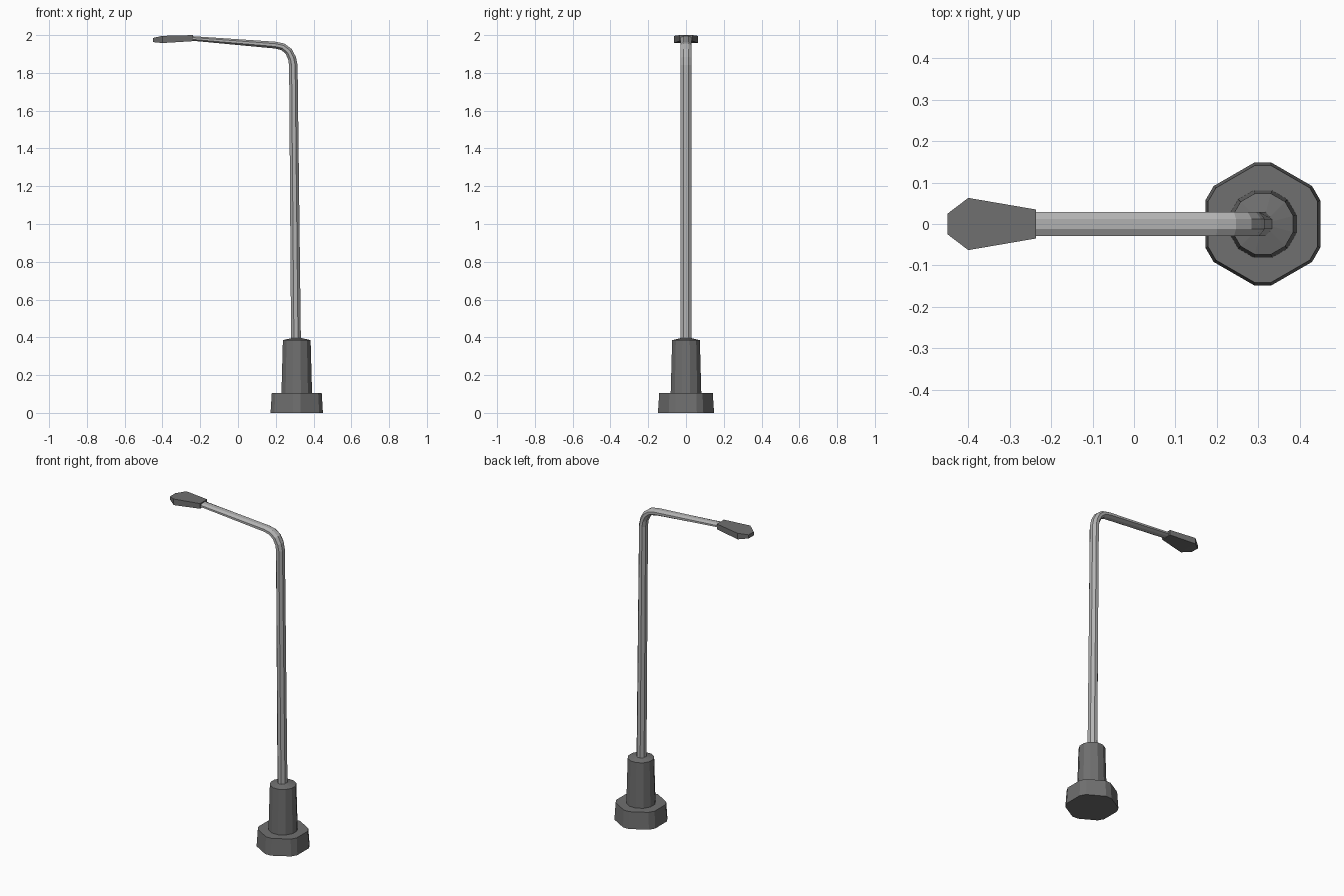
import bpy, bmesh, math
from mathutils import Vector

if "Cube" in bpy.data.objects:
    bpy.data.objects.remove(bpy.data.objects["Cube"])

CX = 0.311  # x of the pole foot

dark = bpy.data.materials.new("dark_grey")
dark.diffuse_color = (0.16, 0.16, 0.16, 1)
dark.use_nodes = True
dark.node_tree.nodes["Principled BSDF"].inputs["Base Color"].default_value = dark.diffuse_color
light = bpy.data.materials.new("light_grey")
light.diffuse_color = (0.45, 0.45, 0.45, 1)
light.use_nodes = True
light.node_tree.nodes["Principled BSDF"].inputs["Base Color"].default_value = light.diffuse_color


def loft(name, rings, mat):
    """Skin a list of equally sized point rings and cap both ends."""
    bm = bmesh.new()
    loops = [[bm.verts.new(p) for p in ring] for ring in rings]
    n = len(loops[0])
    for a, b in zip(loops, loops[1:]):
        for i in range(n):
            j = (i + 1) % n
            bm.faces.new((a[i], a[j], b[j], b[i]))
    bm.faces.new(loops[0][::-1])
    bm.faces.new(loops[-1])
    bmesh.ops.remove_doubles(bm, verts=bm.verts, dist=1e-5)
    bmesh.ops.recalc_face_normals(bm, faces=bm.faces)
    me = bpy.data.meshes.new(name)
    bm.to_mesh(me)
    bm.free()
    me.materials.append(mat)
    ob = bpy.data.objects.new(name, me)
    bpy.context.collection.objects.link(ob)
    return ob


def ring(angles, r, z):
    return [(CX + r * math.cos(math.radians(a)), r * math.sin(math.radians(a)), z)
            for a in angles]


# Base: hexagon with cut corners
hexa = [c + d for c in range(30, 390, 60) for d in (-7.6, 7.6)]
loft("base", [ring(hexa, 0.150, 0), ring(hexa, 0.143, 0.105)], dark)

# Socket: tapered twelve-sided column with a shallow conical cap
twelve = [15 + 30 * i for i in range(12)]
loft("socket", [ring(twelve, 0.084, 0.10), ring(twelve, 0.076, 0.385),
                ring(twelve, 0.020, 0.398)], dark)

# Pole and arm: octagonal sweep along (x, z, half thickness in the bend plane)
path = [(0.307, 0.37, 0.026), (0.293, 1.84, 0.0225), (0.286, 1.878, 0.0215),
        (0.268, 1.914, 0.0205), (0.238, 1.938, 0.019), (0.198, 1.947, 0.018),
        (-0.25, 1.983, 0.012)]
pts = [Vector((x, 0, z)) for x, z, _ in path]
rings = []
for i, p in enumerate(pts):
    t = Vector((0, 0, 0))
    if i > 0:
        t += (p - pts[i - 1]).normalized()
    if i < len(pts) - 1:
        t += (pts[i + 1] - p).normalized()
    t.normalize()
    side = Vector((t.z, 0, -t.x))
    k = 1 / math.cos(math.pi / 8)
    rings.append([p + side * path[i][2] * k * math.cos(a) + Vector((0, 0.029 * k * math.sin(a), 0))
                  for a in (math.pi / 8 + j * math.pi / 4 for j in range(8))])
loft("pole_and_arm", rings, light)

# Lamp head: (x, half width, bottom z, top z) sections
sections = [(-0.237, 0.035, 1.968, 1.998), (-0.40, 0.063, 1.958, 1.996),
            (-0.45, 0.025, 1.963, 1.985)]
sections[0] = (-0.237, 0.035, 1.968, 2.0)
loft("lamp_head", [[(x, -w, lo), (x, w, lo), (x, w, hi), (x, -w, hi)]
                   for x, w, lo, hi in sections], dark)
